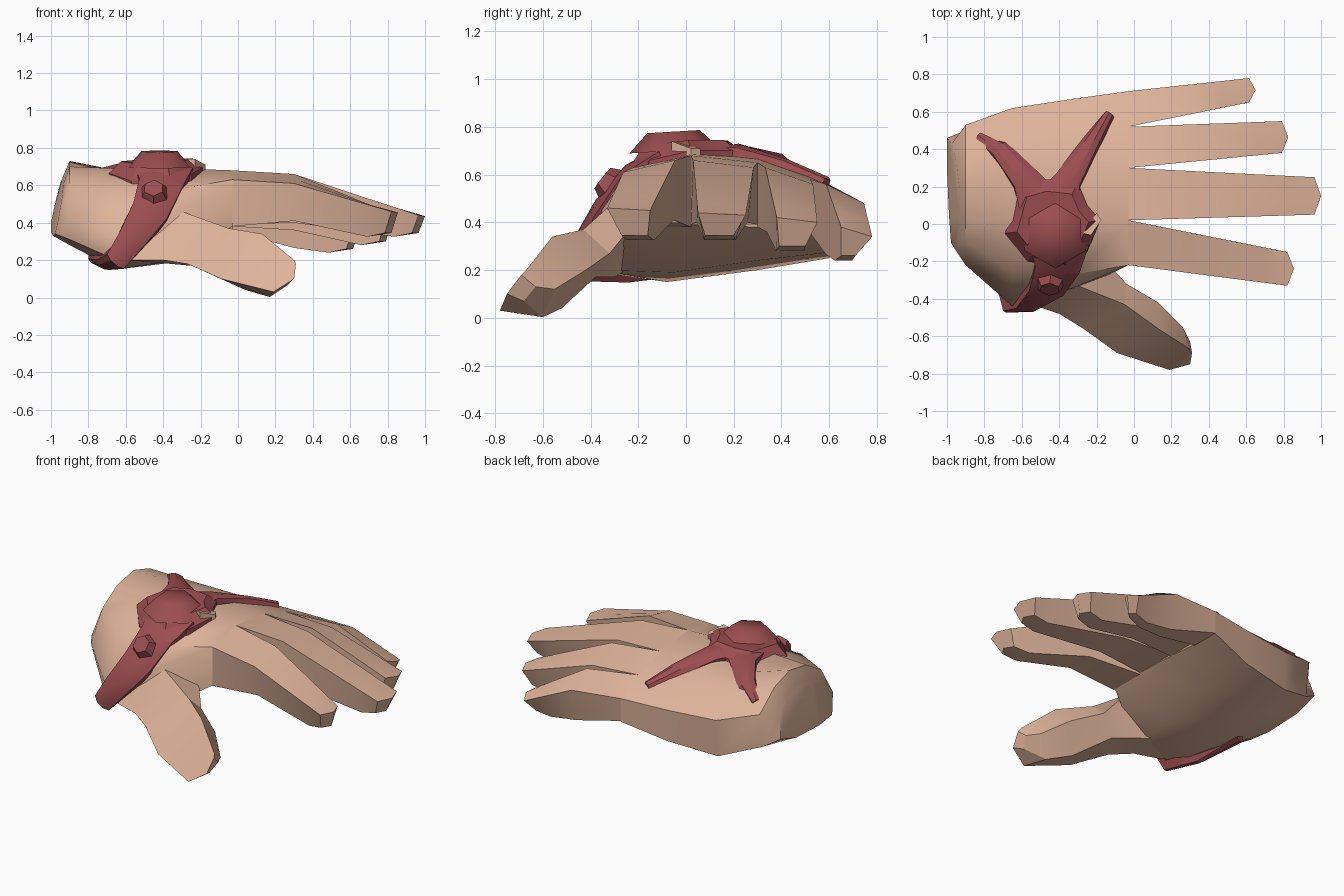
import bpy
import bmesh
from math import radians
from mathutils import Vector

if "Cube" in bpy.data.objects:
    bpy.data.objects.remove(bpy.data.objects["Cube"], do_unlink=True)


def make_material(name, colour):
    mat = bpy.data.materials.new(name)
    mat.use_nodes = True
    mat.diffuse_color = (*colour, 1)
    mat.node_tree.nodes["Principled BSDF"].inputs["Base Color"].default_value = (*colour, 1)
    return mat


skin = make_material("warm skin", (0.74, 0.455, 0.325))
red = make_material("dark red", (0.33, 0.075, 0.08))


def finish(name, bm, material, angle):
    """Turn a bmesh into a shaded object."""
    bmesh.ops.recalc_face_normals(bm, faces=bm.faces)
    mesh = bpy.data.meshes.new(name)
    bm.to_mesh(mesh)
    bm.free()
    mesh.materials.append(material)
    obj = bpy.data.objects.new(name, mesh)
    bpy.context.collection.objects.link(obj)
    bpy.ops.object.select_all(action="DESELECT")
    obj.select_set(True)
    bpy.context.view_layer.objects.active = obj
    bpy.ops.object.shade_smooth_by_angle(angle=radians(angle))
    return obj


def loft(name, sections, material, angle=25):
    """Skin a row of closed sections and cap both ends."""
    bm = bmesh.new()
    rings = [[bm.verts.new(p) for p in section] for section in sections]
    for a, b in zip(rings, rings[1:]):
        count = len(a)
        for i in range(count):
            j = (i + 1) % count
            bm.faces.new((a[i], a[j], b[j], b[i]))
    bm.faces.new(rings[0])
    bm.faces.new(rings[-1])
    return finish(name, bm, material, angle)


def mix(a, b, t):
    return a + (b - a) * t


# Palm: sections from wrist to knuckles, thumb side over the back and under
# (position along the hand, lean of the section, outline)
palm_sections = [
    (-1, 1, [(-.1, .34), (-.13, .42), (-.08, .53), (.05, .61), (.2, .65),
             (.33, .61), (.43, .52), (.46, .4), (.3, .35), (.05, .33)]),
    (-0.9, 0, [(-.18, .31), (-.22, .42), (-.1, .61), (.05, .7), (.22, .73),
               (.38, .68), (.53, .56), (.5, .34), (.3, .3), (0, .28)]),
    (-0.65, 0, [(-.42, .2), (-.44, .32), (-.25, .59), (.02, .69), (.3, .68),
                (.48, .62), (.62, .49), (.6, .25), (.3, .2), (-.08, .15)]),
    (-0.32, 0, [(-.36, .2), (-.34, .47), (-.27, .58), (.02, .69), (.3, .67),
                (.5, .61), (.67, .49), (.65, .28), (.3, .24), (-.05, .19)]),
    (-0.03, 0, [(-.21, .38), (-.22, .5), (-.22, .63), (.02, .68), (.3, .65),
                (.52, .58), (.71, .5), (.71, .35), (.3, .38), (.02, .39)]),
]
loft("palm", [[(x + lean * (0.2 * (z - 0.4) + 0.06 * (0.46 - y)), y, z) for y, z in ring]
              for x, lean, ring in palm_sections], skin, 48)


# Fingers: tapered boxes with a blunt pointed tip and a narrower underside
def finger(name, tip_x, root_y, tip_y, root_top, tip_top, lows, insets):
    def section(x, t, top, low, point=0.0, slant=0.0):
        y0, y1 = (mix(root_y[i], tip_y[i], t) for i in range(2))
        narrow = min(1, t * 1.5)
        low0, low1 = y0 + insets[0] * narrow, y1 - insets[1] * narrow
        return [(x, y0, top[0]), (x + point, (y0 + y1) / 2, sum(top) / 2), (x, y1, top[1]),
                (x - slant, low1, low), (x - slant + point, (low0 + low1) / 2, low),
                (x - slant, low0, low)]

    root_x, bend_x, pad = -0.03, 0.3, 0.13
    t, t_pad = ((x - root_x) / (tip_x - root_x) for x in (bend_x, tip_x - pad))
    bend_top = [z - 0.02 for z in root_top]
    pad_top = [mix(a, b, (t_pad - t) / (1 - t)) for a, b in zip(bend_top, tip_top)]
    loft(name, [section(root_x, 0, root_top, lows[0]),
                section(bend_x, t, bend_top, lows[1]),
                section(tip_x - pad, t_pad, pad_top, lows[2]),
                section(tip_x, 1, tip_top, lows[2] + 0.02, 0.035, 0.035)], skin)


finger("index_finger", .82, (-.22, .02), (-.33, -.15), (.63, .68), (.46, .45),
       (.38, .41, .325), (.06, .01))
finger("middle_finger", .965, (.02, .3), (.05, .25), (.68, .65), (.44, .43),
       (.39, .4, .325), (.03, .05))
finger("ring_finger", .79, (.3, .52), (.38, .55), (.65, .58), (.42, .4),
       (.38, .36, .28), (.01, .05))
finger("little_finger", .615, (.52, .71), (.65, .78), (.58, .5), (.38, .34),
       (.355, .265, .24), (0, .07))

# Thumb: four-sided sections of ridge, outer edge, underside and inner edge
thumb_sections = [
    [(-.4, -.3, .45), (-.58, -.42, .2), (-.4, -.25, .2), (-.3, -.15, .4)],
    [(-.3, -.33, .46), (-.4, -.48, .2), (-.25, -.3, .17), (-.12, -.23, .38)],
    [(-.05, -.43, .37), (-.27, -.56, .18), (-.15, -.38, .17), (-.04, -.32, .27)],
    [(.13, -.56, .34), (-.09, -.69, .1), (.04, -.52, .04), (.13, -.42, .2)],
    [(.3, -.67, .2), (.19, -.78, .03), (.17, -.6, .003), (.26, -.55, .12)],
    [(.31, -.69, .18), (.3, -.75, .1), (.27, -.68, .07), (.3, -.63, .13)],
]
loft("thumb", thumb_sections, skin)


# Ornament arms: raised straps that follow the back of the hand
def strap(name, path, height=0.03):
    points = [Vector(p[:3]) for p in path]
    sections = []
    for i, (x, y, z, half) in enumerate(path):
        along = points[min(i + 1, len(path) - 1)] - points[max(i - 1, 0)]
        out = Vector((0, y - 0.1, z - 0.3)).normalized()
        side = along.cross(out).normalized()
        out = side.cross(along).normalized()
        sections.append([points[i] + side * half * s + out * h for s, h in
                         ((-1, -.05), (-1, height * .4), (-.45, height),
                          (.45, height), (1, height * .4), (1, -.05))])
    loft(name, sections, red)


strap("thumb_side_arm", [(-.4, -.1, .69, .16), (-.41, -.24, .61, .12), (-.47, -.36, .46, .1),
                         (-.57, -.44, .31, .075), (-.65, -.45, .2, .06),
                         (-.71, -.25, .185, .045), (-.77, .05, .215, .03)])
strap("wrist_arm", [(-.5, .1, .7, .12), (-.58, .24, .69, .075),
                    (-.72, .4, .65, .055), (-.83, .46, .59, .03)])
strap("finger_arm", [(-.42, .1, .7, .12), (-.35, .24, .69, .07),
                     (-.24, .42, .63, .05), (-.13, .585, .56, .025)])

# Ornament centre: a faceted plate tapering up to the boss
outline = [(-.62, .2), (-.48, .24), (-.3, .22), (-.25, .1), (-.18, .02),
           (-.25, -.15), (-.36, -.24), (-.57, -.2), (-.69, -.05)]
hub = Vector((-.43, -.02))


def hub_ring(scale, lift, flat):
    ring = []
    for p in outline:
        q = hub.lerp(Vector(p), scale)
        surface = 0.7 - 0.4 * max(0, -0.05 - q.y) - 0.15 * max(0, -0.45 - q.x)
        ring.append((q.x, q.y, mix(surface + lift, 0.75, flat)))
    return ring


loft("ornament_plate", [hub_ring(1, -.07, 0), hub_ring(1, 0, 0), hub_ring(.75, .04, .4)], red)


def cone(name, location, normal, sides, low, high, depth, angle):
    bm = bmesh.new()
    bmesh.ops.create_cone(bm, cap_ends=True, segments=sides, radius1=low, radius2=high, depth=depth)
    obj = finish(name, bm, red, angle)
    obj.location = location
    obj.rotation_euler = Vector(normal).to_track_quat("Z", "Y").to_euler()


cone("boss", (-.42, -.05, .74), (0, -.06, 1), 6, .19, .11, .08, 50)
cone("small_stud", (-.45, -.33, .57), (-.05, -.78, .62), 6, .08, .055, .05, 20)

# Skin-coloured notch at the finger side of the ornament
loft("ornament_notch", [[(-.27, -.05, z), (-.23, -.06, z), (-.175, .02, z - .03),
                         (-.2, .06, z - .03)] for z in (.66, .74)], skin)
